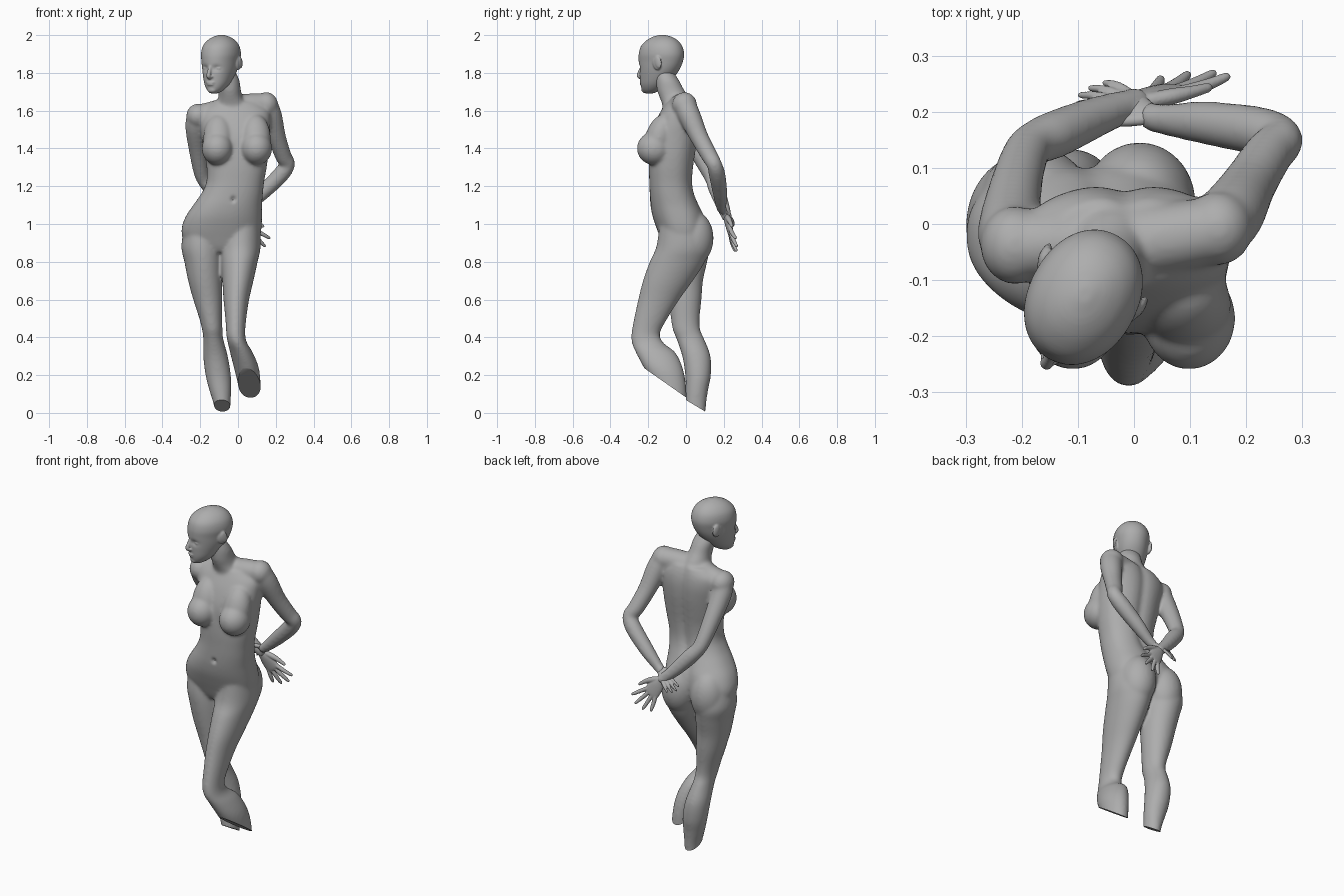
import bpy, bmesh, math
from mathutils import Vector, Matrix

if "Cube" in bpy.data.objects:
    bpy.data.objects.remove(bpy.data.objects["Cube"])

grey = bpy.data.materials.new("clay grey")
grey.use_nodes = True
grey.diffuse_color = (0.42, 0.42, 0.42, 1)
grey.node_tree.nodes["Principled BSDF"].inputs["Base Color"].default_value = (0.42, 0.42, 0.42, 1)


def refine(rows, steps=4):
    """Catmull-Rom interpolation of every column."""
    out = []
    for i in range(len(rows) - 1):
        a, b, c, d = (rows[max(0, min(len(rows) - 1, i + k))] for k in (-1, 0, 1, 2))
        for s in range(steps):
            t = s / steps
            out.append([0.5 * (2 * q + (r - p) * t + (2 * p - 5 * q + 4 * r - w) * t * t
                        + (3 * q - p - 3 * r + w) * t ** 3) for p, q, r, w in zip(a, b, c, d)])
    return out + [list(rows[-1])]


def loft(bm, rings):
    vs = [[bm.verts.new(p) for p in r] for r in rings]
    n = len(vs[0])
    for a, b in zip(vs, vs[1:]):
        for i in range(n):
            bm.faces.new((a[i], a[(i + 1) % n], b[(i + 1) % n], b[i]))
    bm.faces.new(vs[0][::-1])
    bm.faces.new(vs[-1])


def slices(bm, rows, power=2.0, groove=0.0, n=40):
    """Loft of level sections: z, x min, x max, y min, y max."""
    rings = []
    for z, x0, x1, y0, y1 in refine(rows):
        ring = []
        for k in range(n):
            a = math.tau * k / n
            c, s = math.cos(a), math.sin(a)
            u = math.copysign(abs(c) ** (2 / power), c)
            v = math.copysign(abs(s) ** (2 / power), s)
            dent = groove * math.exp(-(u / 0.17) ** 2) if v > 0 else 0
            ring.append(((x0 + x1) / 2 + u * (x1 - x0) / 2, (y0 + y1) / 2 + v * (y1 - y0) / 2 - dent, z))
        rings.append(ring)
    loft(bm, rings)


def tube(bm, pts, normal=(0, 1, 0), n=20):
    """Loft along a path: x, y, z, radius across, radius along the normal."""
    rows = refine([(list(p) + [p[-1]])[:5] for p in pts])
    pos = [Vector(r[:3]) for r in rows]
    rings = []
    for i, r in enumerate(rows):
        t = (pos[min(i + 1, len(pos) - 1)] - pos[max(i - 1, 0)]).normalized()
        u = t.cross(Vector(normal)).normalized()
        v = u.cross(t)
        rings.append([pos[i] + u * math.cos(math.tau * k / n) * r[3]
                      + v * math.sin(math.tau * k / n) * r[4] for k in range(n)])
    loft(bm, rings)


def ball(bm, centre, radii, tilt=0.0):
    m = (Matrix.Translation(centre) @ Matrix.Rotation(tilt, 4, 'X')
         @ Matrix.Diagonal((*radii, 1)))
    bmesh.ops.create_uvsphere(bm, u_segments=32, v_segments=20, radius=1, matrix=m)


def fuse(name, bm, voxel, rounds):
    """Blend overlapping forms into one smooth skin."""
    bmesh.ops.recalc_face_normals(bm, faces=bm.faces)
    me = bpy.data.meshes.new(name)
    bm.to_mesh(me)
    bm.free()
    ob = bpy.data.objects.new(name, me)
    bpy.context.collection.objects.link(ob)
    me.materials.append(grey)
    mod = ob.modifiers.new("skin", 'REMESH')
    mod.mode, mod.voxel_size = 'VOXEL', voxel
    mod = ob.modifiers.new("soften", 'SMOOTH')
    mod.factor, mod.iterations = 0.5, rounds
    bpy.ops.object.select_all(action='DESELECT')
    ob.select_set(True)
    bpy.context.view_layer.objects.active = ob
    bpy.ops.object.convert(target='MESH')
    bpy.ops.object.shade_smooth_by_angle(angle=math.radians(40))
    return ob


# Torso with a spine groove
bm = bmesh.new()
slices(bm, [(.85, -.19, .02, -.10, .05), (.88, -.25, .07, -.118, .08), (.93, -.293, .113, -.138, .105),
            (.98, -.298, .125, -.157, .112), (1.04, -.277, .127, -.177, .10), (1.10, -.237, .127, -.188, .072),
            (1.16, -.195, .132, -.192, .047), (1.22, -.168, .138, -.194, .037), (1.30, -.166, .152, -.197, .042),
            (1.38, -.18, .162, -.195, .054), (1.46, -.192, .167, -.188, .066), (1.54, -.205, .172, -.162, .071),
            (1.60, -.20, .165, -.132, .063), (1.645, -.14, .11, -.105, .045)], 2.3, .014)
# Shoulder girdle, shoulder caps and neck
tube(bm, [(-.21, -.04, 1.572, .058), (-.12, -.035, 1.592, .062), (-.03, -.035, 1.612, .066),
          (.06, -.025, 1.627, .064), (.15, -.01, 1.633, .06)])
ball(bm, (-.212, -.038, 1.572), (.062, .07, .065))
ball(bm, (.15, -.008, 1.632), (.062, .066, .066))
slices(bm, [(1.58, -.14, .09, -.12, .045), (1.63, -.118, .055, -.125, .038), (1.67, -.105, .026, -.14, .018),
            (1.71, -.104, .015, -.154, -.01), (1.76, -.114, .008, -.16, -.036), (1.81, -.12, -.015, -.165, -.07)])
# Bust
for x in (-.109, .098):
    ball(bm, (x, -.168, 1.40), (.083, .092, .088))
    ball(bm, (x * .95, -.143, 1.455), (.08, .073, .13), -.3)
# Buttocks
ball(bm, (-.175, .035, .925), (.10, .103, .145))
ball(bm, (.01, .038, .925), (.10, .108, .145))
# Standing leg, run past its cut end
slices(bm, [(.98, -.285, -.1, -.12, .10), (.88, -.30, -.085, -.13, .125), (.80, -.284, -.084, -.126, .112),
            (.70, -.264, -.085, -.112, .09), (.60, -.237, -.083, -.094, .082), (.50, -.205, -.084, -.08, .072),
            (.44, -.19, -.082, -.07, .075), (.39, -.184, -.078, -.05, .097), (.30, -.184, -.054, -.02, .13),
            (.20, -.172, -.038, -.004, .132), (.12, -.152, -.036, -.002, .117), (.04, -.128, -.04, -.002, .106),
            (-.05, -.115, -.042, -.001, .10)])
# Bent leg, run past its cut end
slices(bm, [(1.0, -.07, .118, -.14, .09), (.88, -.093, .12, -.157, .12), (.80, -.09, .104, -.192, .10),
            (.70, -.083, .082, -.228, .037), (.60, -.077, .059, -.253, -.035), (.50, -.067, .044, -.275, -.098),
            (.42, -.062, .038, -.289, -.138), (.37, -.054, .048, -.287, -.118), (.32, -.042, .078, -.266, -.056),
            (.24, -.022, .11, -.224, -.018), (.15, 0, .12, -.172, 0), (.05, .015, .122, -.14, .004),
            (-.02, .02, .122, -.12, .004)])
# Arms folded behind the back
tube(bm, [(.15, -.008, 1.633, .06), (.175, .02, 1.57, .059), (.205, .07, 1.46, .049), (.24, .125, 1.36, .044),
          (.262, .15, 1.315, .04), (.225, .165, 1.26, .044), (.13, .18, 1.165, .039), (.05, .187, 1.09, .028),
          (.02, .195, 1.072, .026)])
tube(bm, [(-.212, -.038, 1.572, .06), (-.222, -.01, 1.51, .057), (-.212, .06, 1.39, .048), (-.195, .12, 1.28, .042),
          (-.178, .143, 1.235, .04), (-.14, .16, 1.19, .043), (-.07, .19, 1.11, .037), (0, .215, 1.04, .028),
          (.012, .22, 1.025, .026)])
body = fuse("body", bm, .0075, 16)

# Slanted leg ends and the navel
bm = bmesh.new()
bm.from_mesh(body.data)
for sign, point, slope in ((-1, (0, .1, .008), .6), (1, (0, 0, .082), .7)):
    faces = [f for f in bm.faces if f.calc_center_median().z < .31
             and (f.calc_center_median().x + .034) * sign > 0]
    geom = faces + list({e for f in faces for e in f.edges}) + list({v for f in faces for v in f.verts})
    cut = bmesh.ops.bisect_plane(bm, geom=geom, plane_co=point, plane_no=(0, slope, 1), clear_inner=True)
    rim = [e for e in cut["geom_cut"] if isinstance(e, bmesh.types.BMEdge)]
    bmesh.ops.holes_fill(bm, edges=rim)
for v in bm.verts:
    if v.co.y < -.1:
        v.co.y += .014 * math.exp(-((v.co.x + .025) / .012) ** 2 - ((v.co.z - 1.13) / .014) ** 2)
bmesh.ops.recalc_face_normals(bm, faces=bm.faces)
bm.to_mesh(body.data)
bm.free()
bpy.ops.object.shade_smooth_by_angle(angle=math.radians(40))

# Head, modelled facing -y and then turned
bm = bmesh.new()
slices(bm, [(1.692, -.02, .02, -.10, -.05), (1.71, -.042, .042, -.112, -.01), (1.74, -.062, .062, -.118, .03),
            (1.78, -.076, .076, -.121, .07), (1.82, -.086, .086, -.123, .10), (1.86, -.092, .092, -.126, .118),
            (1.90, -.097, .097, -.125, .125), (1.94, -.09, .09, -.113, .115), (1.97, -.07, .07, -.085, .092),
            (1.99, -.042, .042, -.05, .06), (2.001, -.012, .012, -.01, .02)], 2.1, n=64)
for v in bm.verts:
    if v.co.y < 0:
        v.co.y += .011 * math.exp(-((abs(v.co.x) - .034) / .02) ** 2 - ((v.co.z - 1.825) / .014) ** 2)
# Nose, lips and chin
tube(bm, [(0, -.112, 1.85, .009), (0, -.122, 1.825, .009), (0, -.135, 1.79, .012), (0, -.131, 1.778, .011),
          (0, -.115, 1.77, .008)], (1, 0, 0))
for z, w in ((1.749, .026), (1.738, .021)):
    ball(bm, (0, -.114, z), (w, .012, .006))
ball(bm, (0, -.098, 1.71), (.026, .018, .017))
for side in (-1, 1):
    # Eyes and nostrils
    ball(bm, (side * .034, -.098, 1.824), (.02, .011, .008))
    ball(bm, (side * .012, -.121, 1.779), (.008, .01, .007))
    # Ears
    ball(bm, (side * .09, .022, 1.85), (.011, .024, .036), .25)
    ball(bm, (side * .098, .034, 1.856), (.008, .02, .033), .25)
head = fuse("head", bm, .0045, 4)
head.data.transform(Matrix.Translation((-.09, -.13, 0)) @ Matrix.Rotation(math.radians(-29), 4, 'Z'))


def hand(name, wrist, aim, normal, spread, curl, size):
    """Palm with four fanned fingers and a thumb; curl bends along the normal."""
    bm = bmesh.new()
    w, d = Vector(wrist), Vector(aim).normalized()
    side = d.cross(Vector(normal)).normalized()
    nrm = side.cross(d)

    def section(along, across, up, a, b):
        return (*(w + (d * along + side * across + nrm * up) * size), a * size, b * size)

    tube(bm, [section(-.02, 0, 0, .021, .018), section(.01, 0, 0, .023, .016), section(.045, .002, 0, .034, .015),
              section(.085, 0, 0, .037, .012), section(.10, 0, 0, .033, .009)], nrm)
    for k, length in enumerate((.078, .09, .084, .066)):
        across = .027 - .018 * k
        fan = spread * (1.5 - k) / 1.5
        pts = []
        for f, r in ((-.15, .009), (.3, .0095), (.65, .0085), (.95, .0065), (1.03, .003)):
            reach = length * f
            pts.append(section(.09 + reach * math.cos(fan), across + reach * math.sin(fan),
                               curl * length * max(f, 0) ** 2, r, r))
        tube(bm, pts, nrm, 12)
    tube(bm, [section(.015, .015, 0, .013, .012), section(.045, .038, curl * .01, .013, .012),
              section(.075, .055, curl * .02, .0095, .009), section(.10, .064, curl * .03, .007, .007),
              section(.105, .065, curl * .03, .003, .003)], nrm, 12)
    fuse(name, bm, .0035, 2)


hand("right_hand", (.0, .216, 1.04), (.60, .20, -.86), (0, 1, 0), .42, .12, 1.22)
hand("left_hand", (.04, .19, 1.083), (-.78, .38, -.42), (0, -.7, -.7), .15, .3, .9)
